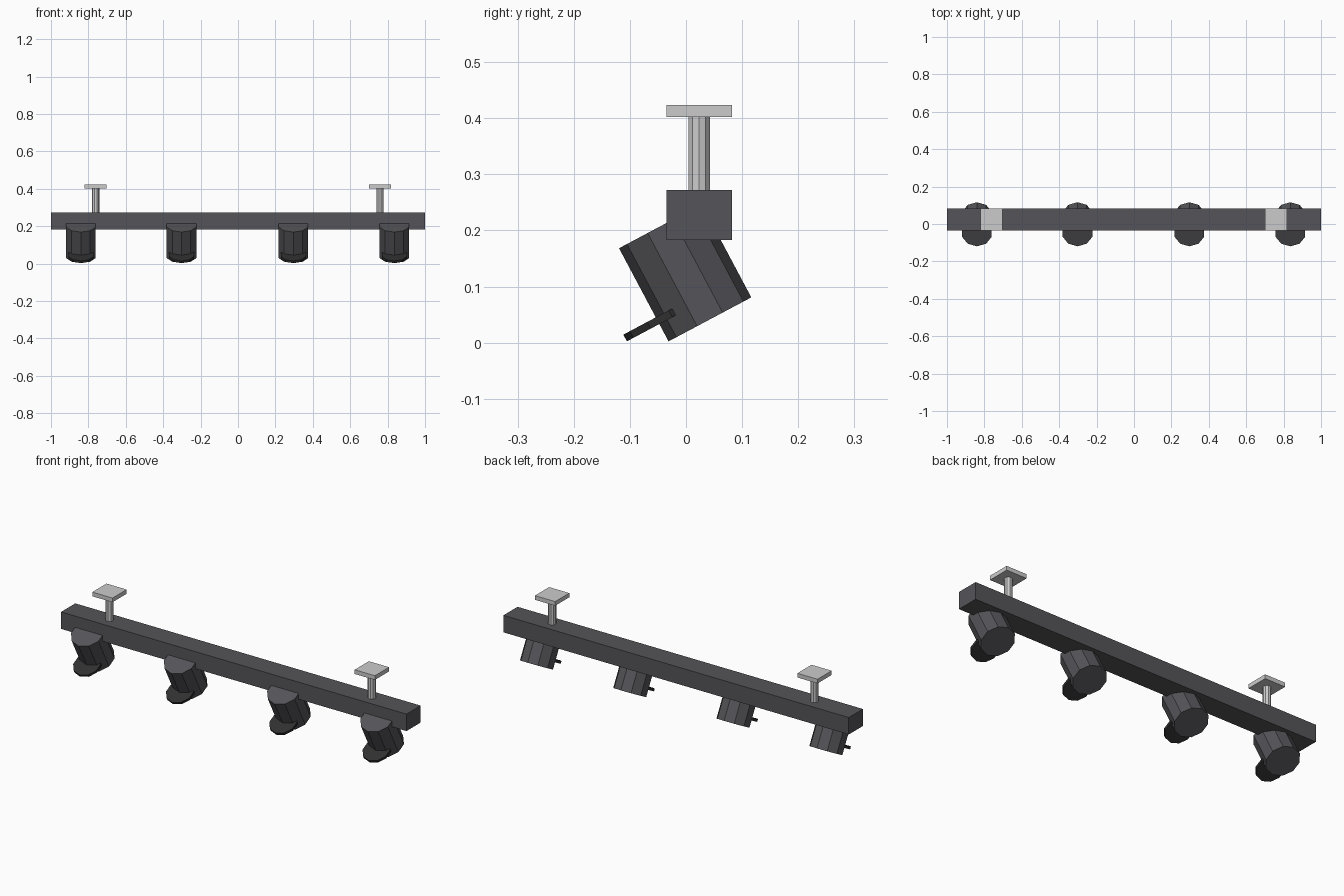
import bpy
from math import radians
from mathutils import Matrix, Vector

if "Cube" in bpy.data.objects:
    bpy.data.objects.remove(bpy.data.objects["Cube"])


def material(name, colour):
    m = bpy.data.materials.new(name)
    m.diffuse_color = (*colour, 1)
    m.use_nodes = True
    m.node_tree.nodes["Principled BSDF"].inputs["Base Color"].default_value = m.diffuse_color
    return m


dark = material("dark_metal", (0.09, 0.09, 0.1))
black = material("black_metal", (0.03, 0.03, 0.03))


def finish(name, mat):
    o = bpy.context.object
    o.name = name
    if mat:
        o.data.materials.append(mat)
    return o


def box(name, centre, size, mat=None):
    bpy.ops.mesh.primitive_cube_add(size=1, location=centre)
    o = finish(name, mat)
    o.scale = size
    bpy.ops.object.transform_apply(location=False, rotation=False, scale=True)


def prism(name, centre, radius, depth, rotation=(0, 0, 0), mat=None):
    bpy.ops.mesh.primitive_cylinder_add(vertices=10, radius=radius, depth=depth,
                                        location=centre, rotation=rotation)
    finish(name, mat)


RAIL_Y = 0.0235

# Long rail
box("rail", (0, RAIL_Y, 0.2275), (2, 0.117, 0.089), dark)

# Ceiling mounts: post and plate
for x in (-0.761, 0.759):
    prism("mount_post", (x, RAIL_Y, 0.335), 0.0198, 0.15, (0, 0, radians(90)))
    box("mount_plate", (x, RAIL_Y, 0.413), (0.117, 0.117, 0.022))

# Tilted lamp heads, each with a small disc low on the front
tilt = radians(28)
turn = Matrix.Rotation(tilt, 3, 'X')
for x in (-0.84, -0.302, 0.296, 0.836):
    centre = Vector((x, -0.0015, 0.1245))
    prism("lamp_head", centre, 0.0835, 0.188, (tilt, 0, 0), dark)
    prism("lamp_disc", centre + turn @ Vector((0, -0.079, -0.0523)),
          0.07, 0.0135, (tilt, 0, 0), black)
